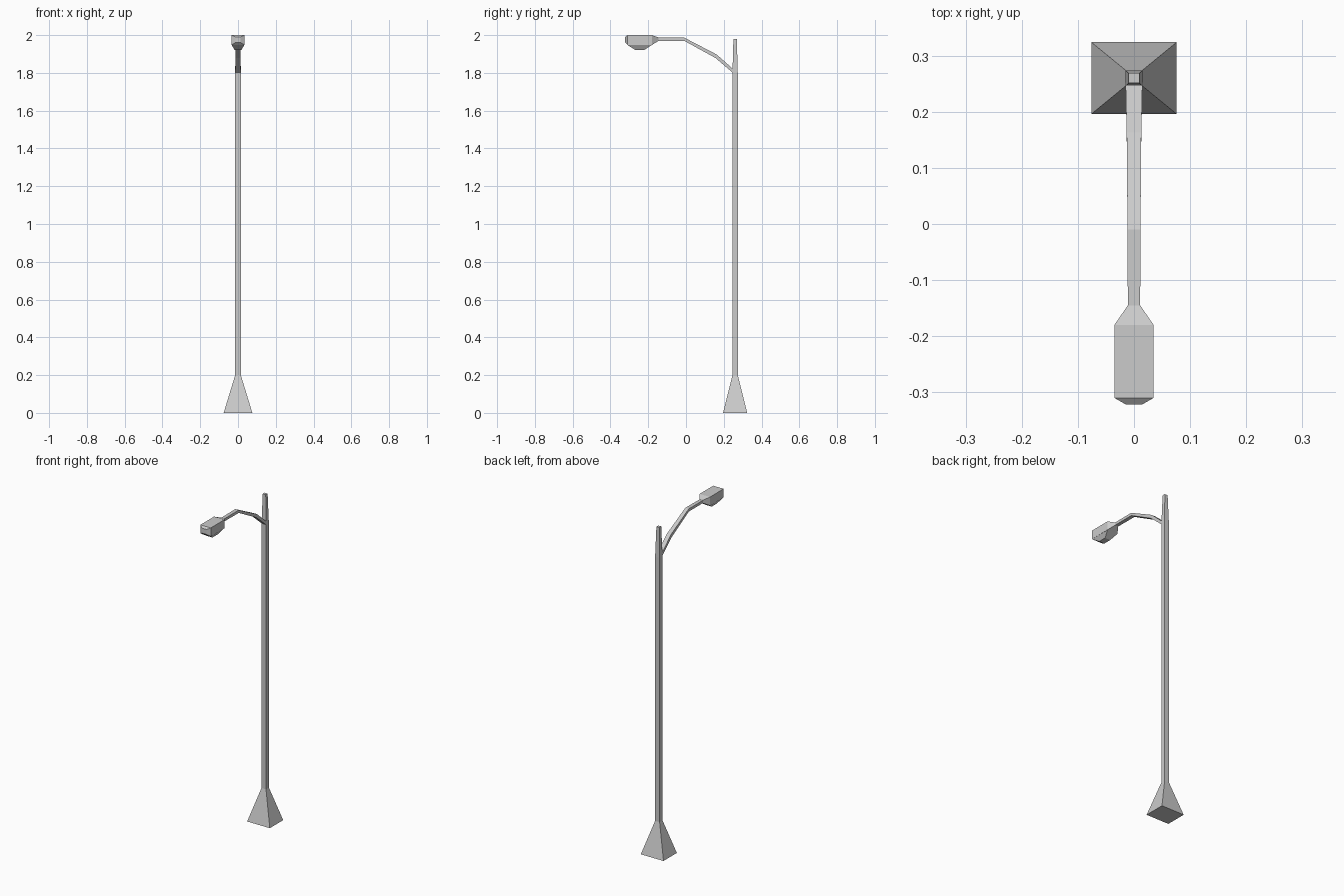
import bpy, bmesh

if "Cube" in bpy.data.objects:
    bpy.data.objects.remove(bpy.data.objects["Cube"])


def loft(name, rings):
    """Skin a list of four-cornered rings and cap both ends."""
    bm = bmesh.new()
    loops = [[bm.verts.new(p) for p in ring] for ring in rings]
    for a, b in zip(loops, loops[1:]):
        for i in range(4):
            j = (i + 1) % 4
            bm.faces.new((a[i], a[j], b[j], b[i]))
    bm.faces.new(loops[0])
    bm.faces.new(loops[-1])
    bmesh.ops.recalc_face_normals(bm, faces=bm.faces)
    mesh = bpy.data.meshes.new(name)
    bm.to_mesh(mesh)
    bm.free()
    obj = bpy.data.objects.new(name, mesh)
    bpy.context.collection.objects.link(obj)
    return obj


def flat(z, hx, hy, y):
    """Horizontal ring centred on x = 0."""
    return [(-hx, y - hy, z), (hx, y - hy, z), (hx, y + hy, z), (-hx, y + hy, z)]


def section(hx, y_low, z_low, y_top, z_top):
    """Upright ring across the arm or lamp."""
    return [(-hx, y_low, z_low), (hx, y_low, z_low), (hx, y_top, z_top), (-hx, y_top, z_top)]


POLE_Y = 0.26

# Flared foot
loft("base", [flat(0, 0.076, 0.064, POLE_Y), flat(0.2, 0.015, 0.014, POLE_Y)])

# Square pole with tapered tip
loft("pole", [flat(0.2, 0.015, 0.014, POLE_Y), flat(1.8, 0.015, 0.014, POLE_Y),
              flat(1.98, 0.010, 0.009, POLE_Y)])

# Bent arm, narrowing towards the lamp
loft("arm", [section(0.015, 0.252, 1.797, 0.252, 1.818),
             section(0.013, 0.156, 1.879, 0.163, 1.897),
             section(0.0115, -0.010, 1.970, -0.010, 1.987),
             section(0.011, -0.150, 1.970, -0.150, 1.986)])

# Lamp housing with neck and chamfered nose
loft("lamp_housing", [section(0.011, -0.145, 1.970, -0.145, 1.987),
                      section(0.035, -0.18, 1.948, -0.18, 2.0),
                      section(0.035, -0.31, 1.948, -0.31, 2.0),
                      section(0.014, -0.322, 1.960, -0.322, 1.99)])

# Tapered lens under the housing
loft("lens", [flat(1.948, 0.034, 0.065, -0.245), flat(1.922, 0.018, 0.025, -0.245)])
